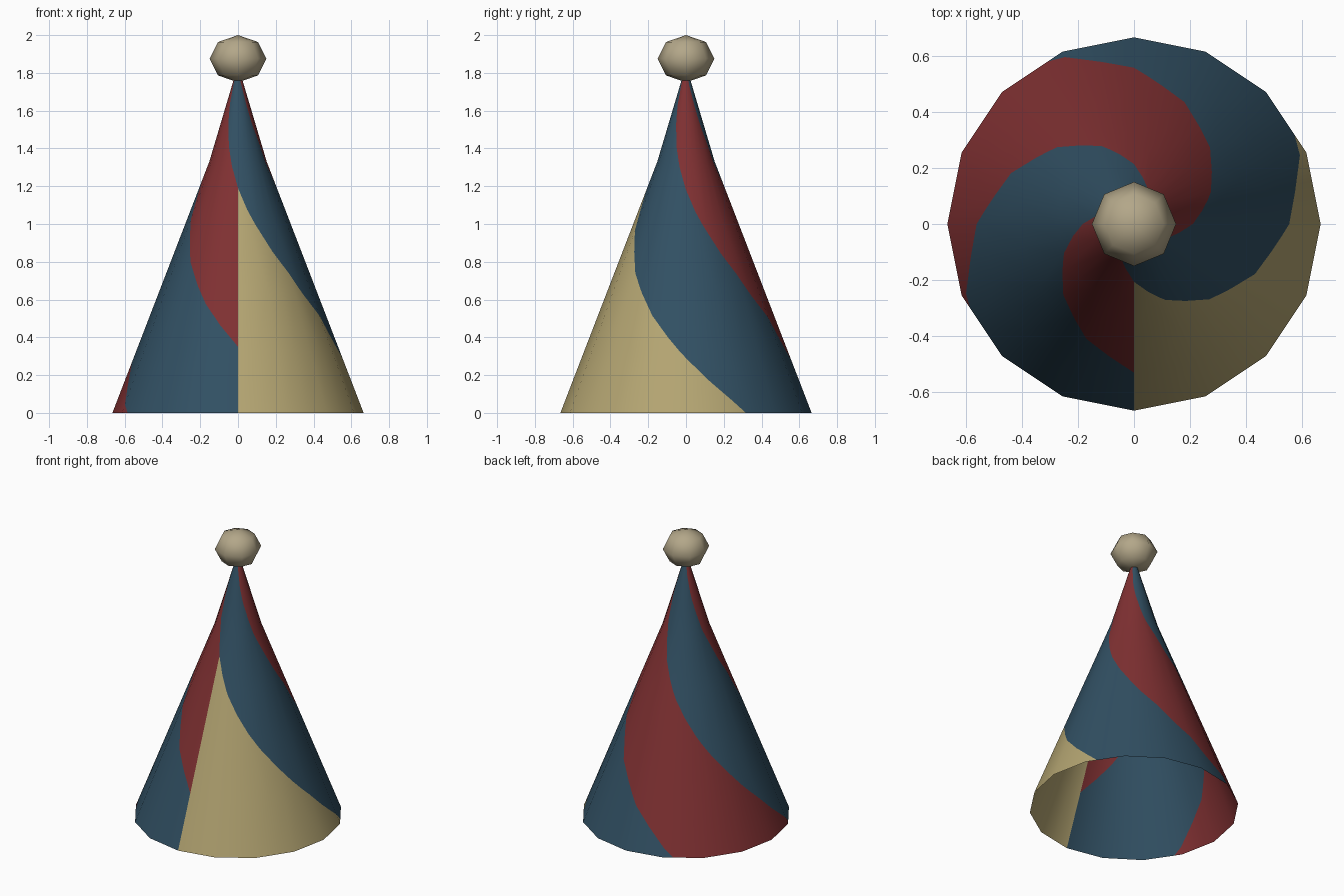
import bpy, bmesh
from math import radians, sin, cos
from mathutils import Vector

if "Cube" in bpy.data.objects:
    bpy.data.objects.remove(bpy.data.objects["Cube"])


def material(name, rgb):
    m = bpy.data.materials.new(name)
    m.use_nodes = True
    m.diffuse_color = (*rgb, 1)
    m.node_tree.nodes["Principled BSDF"].inputs["Base Color"].default_value = (*rgb, 1)
    return m


blue = material("slate blue", (0.031, 0.080, 0.125))
red = material("brick red", (0.215, 0.030, 0.032))
tan = material("sand", (0.455, 0.375, 0.168))
wool = material("pale wool", (0.45, 0.385, 0.25))

SIDES = 16
STEP = 360 / SIDES
TWIST = 100                              # degrees of stripe turn per unit height
RINGS = [(0, 0.665), (1.33, 0.152), (1.78, 0.018)]   # height, radius
STRIPES = [(119, 2), (208, 0), (297, 1), (395, 0), (479, 1), (999, 0)]  # end, material
TOP = RINGS[-1][0]


def radius(z):
    for (z0, r0), (z1, r1) in zip(RINGS, RINGS[1:]):
        if z <= z1 + 1e-6:
            return r0 + (r1 - r0) * (z - z0) / (z1 - z0)
    return RINGS[-1][1]


# Cone: cut a flat sheet (angle, height) along its edges and stripes, then roll it up
bm = bmesh.new()
bm.faces.new([bm.verts.new(p) for p in ((0, 0, 0), (360, 0, 0), (360, TOP, 0), (0, TOP, 0))])


def cut(point, normal):
    bmesh.ops.bisect_plane(bm, geom=bm.verts[:] + bm.edges[:] + bm.faces[:],
                           dist=1e-5, plane_co=point, plane_no=normal)


for i in range(1, SIDES * 2):
    cut((i * STEP / 2, 0, 0), (1, 0, 0))
for z in (0.33, 0.66, 1.0, 1.33, 1.55):
    cut((0, z, 0), (0, 1, 0))
for end, _ in STRIPES[:-1]:
    cut((end, 0, 0), (1, TWIST, 0))

for f in bm.faces:
    c = f.calc_center_median()
    turn = c.x + TWIST * c.y
    f.material_index = next(m for end, m in STRIPES if turn < end)
    f.smooth = True

for v in bm.verts:
    angle, z = v.co.x, v.co.y
    off = angle % STEP - STEP / 2
    r = radius(z) * cos(radians(STEP / 2)) / cos(radians(off))
    a = radians(angle)
    v.co = (r * sin(a), -r * cos(a), z)
bmesh.ops.remove_doubles(bm, verts=bm.verts, dist=1e-5)

mesh = bpy.data.meshes.new("hat_cone")
bm.to_mesh(mesh)
bm.free()
for m in (blue, red, tan):
    mesh.materials.append(m)
cone = bpy.data.objects.new("hat_cone", mesh)
bpy.context.collection.objects.link(cone)

# Round shading across the flat sides
normals = []
for v in mesh.vertices:
    z = v.co.z
    slope = (radius(max(z - 0.05, 0)) - radius(min(z + 0.05, TOP))) / (
        min(z + 0.05, TOP) - max(z - 0.05, 0))
    out = Vector((v.co.x, v.co.y, 0)).normalized()
    normals.append((out + Vector((0, 0, slope))).normalized())
mesh.normals_split_custom_set_from_vertices(normals)

# Pompom on the tip
bpy.ops.mesh.primitive_uv_sphere_add(segments=8, ring_count=4, radius=1, location=(0, 0, 1.875))
ball = bpy.context.object
ball.name = "pompom"
ball.scale = (0.15, 0.15, 0.125)
bpy.ops.object.transform_apply(location=False, rotation=False, scale=True)
bpy.ops.object.shade_smooth()
ball.data.materials.append(wool)
